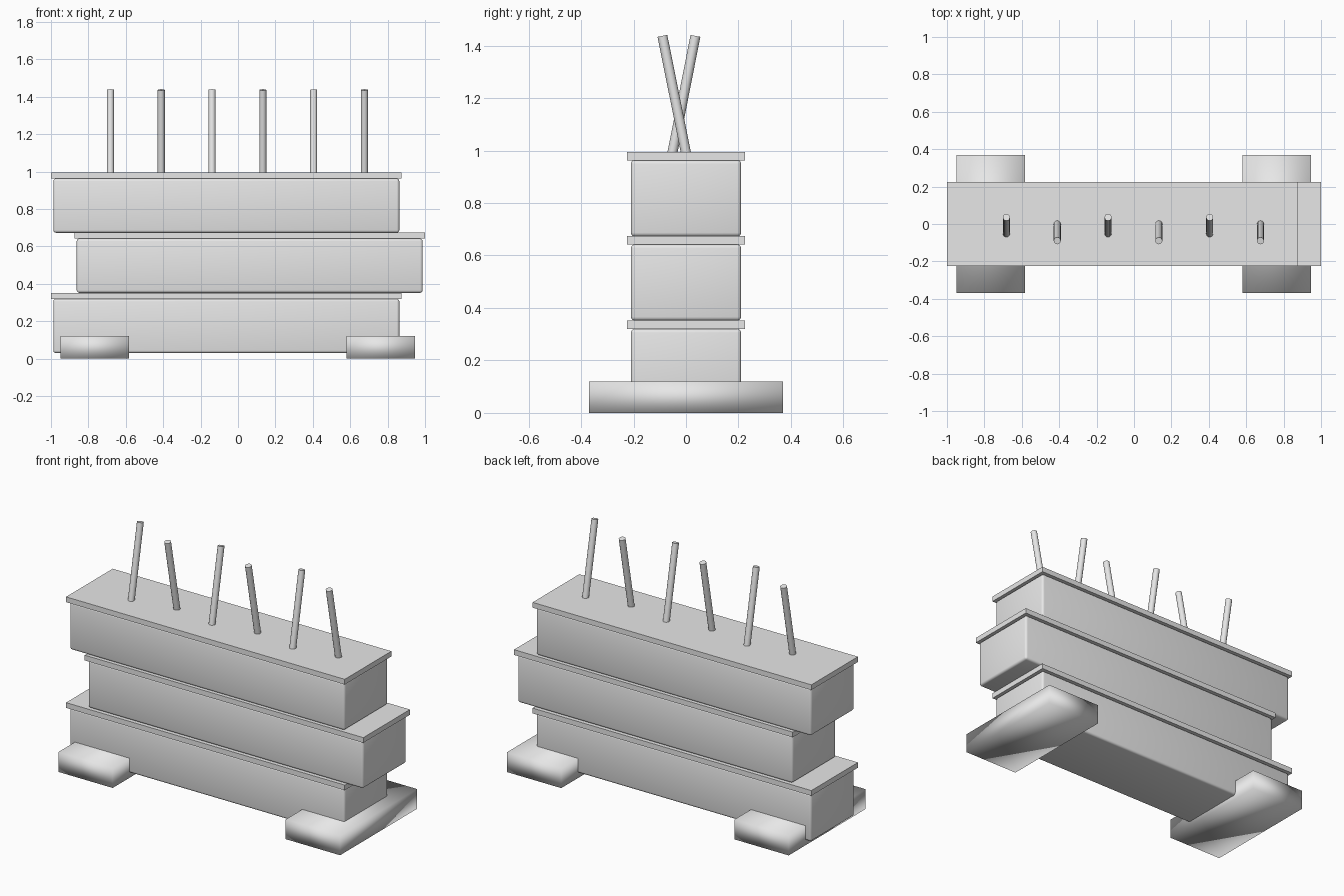
import bpy
from math import radians
from mathutils import Vector

cube = bpy.data.objects.get("Cube")
if cube:
    bpy.data.objects.remove(cube, do_unlink=True)

# Single plain grey used on every part
GREY = (0.8, 0.8, 0.8, 1.0)
grey = bpy.data.materials.new("light_grey")
grey.use_nodes = True
grey.diffuse_color = GREY
grey.node_tree.nodes["Principled BSDF"].inputs["Base Color"].default_value = GREY


def box(name, low, high, bevel=0.0, smooth=False):
    low, high = Vector(low), Vector(high)
    bpy.ops.mesh.primitive_cube_add(size=1, location=(low + high) / 2)
    ob = bpy.context.object
    ob.name = name
    ob.scale = high - low
    bpy.ops.object.transform_apply(location=False, rotation=False, scale=True)
    ob.data.materials.append(grey)
    if bevel:
        mod = ob.modifiers.new("rounded_edges", "BEVEL")
        mod.width = bevel
        mod.segments = 3
    if smooth:
        bpy.ops.object.shade_smooth()
    return ob


def rod(name, base, top, radius):
    base, top = Vector(base), Vector(top)
    axis = top - base
    bpy.ops.mesh.primitive_cylinder_add(vertices=12, radius=radius, depth=axis.length,
                                        location=(base + top) / 2)
    ob = bpy.context.object
    ob.name = name
    ob.rotation_euler = axis.to_track_quat("Z", "Y").to_euler()
    ob.data.materials.append(grey)
    bpy.ops.object.shade_smooth_by_angle(angle=radians(40))
    return ob


# Two cross feet
for side, x in (("right", -0.767), ("left", 0.763)):
    box("foot_" + side, (x - 0.183, -0.37, 0), (x + 0.183, 0.37, 0.12), smooth=True)

# Three staggered boxes, each with an overhanging lid
LID = 0.032
for level, x, bottom in (("lower", -0.0625, 0.03), ("middle", 0.0625, 0.352),
                         ("upper", -0.0625, 0.673)):
    seam = bottom + 0.29
    box(level + "_box", (x - 0.925, -0.21, bottom), (x + 0.925, 0.21, seam),
        bevel=0.014, smooth=True)
    box(level + "_lid", (x - 0.9375, -0.224, seam), (x + 0.9375, 0.224, seam + LID))

# Row of thin rods leaning alternately back and forward
for i in range(6):
    x = -0.682 + i * 0.2716
    base_y, top_y = (-0.054, 0.036) if i % 2 == 0 else (0.002, -0.09)
    rod("rod_%d" % (i + 1), (x, base_y, 0.98), (x, top_y, 1.437), 0.019)
